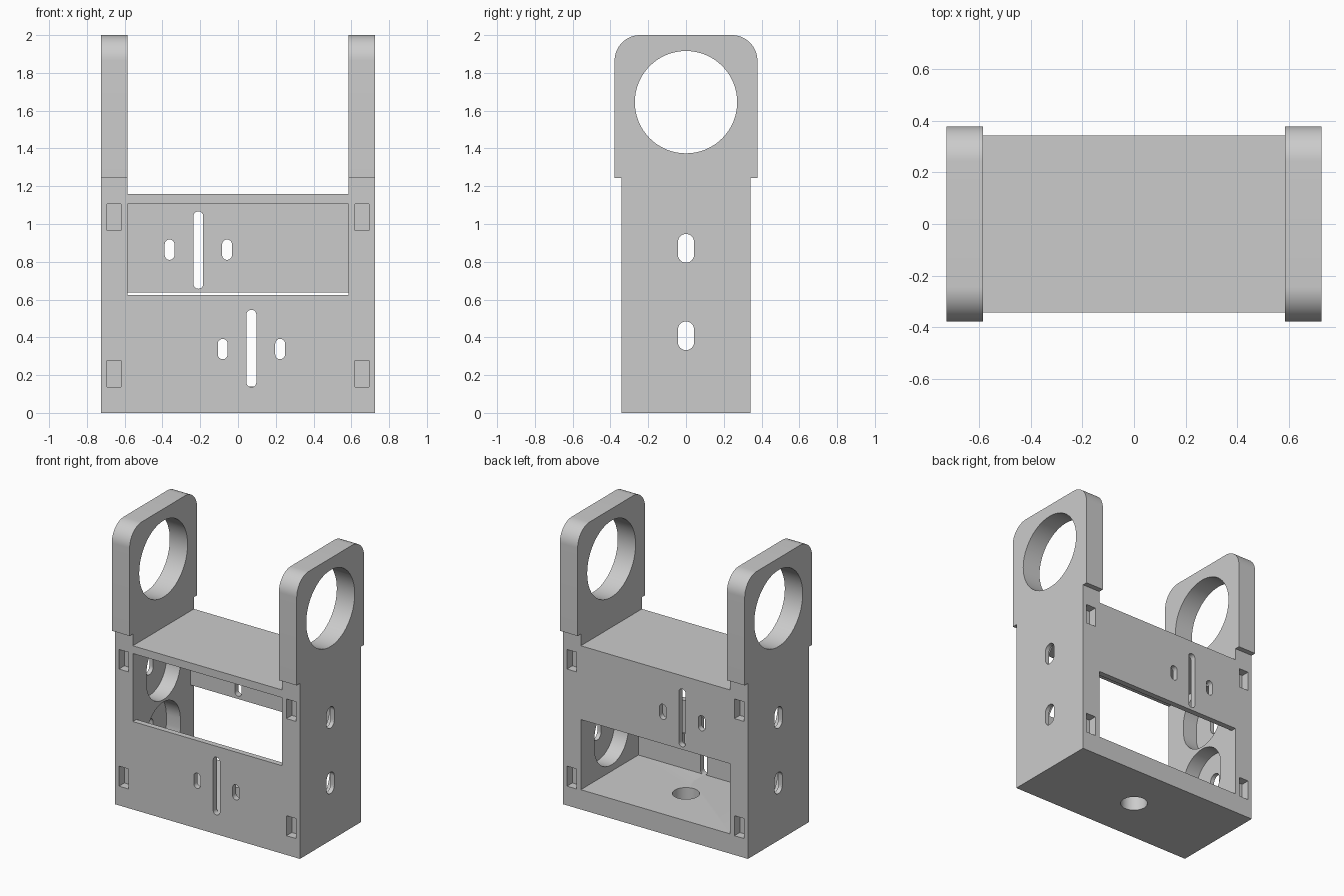
import bpy, bmesh, math

if "Cube" in bpy.data.objects:
    bpy.data.objects.remove(bpy.data.objects["Cube"])

ORDER = {'x': lambda u, v, w: (w, u, v),   # profile in (y, z)
         'y': lambda u, v, w: (u, w, v),   # profile in (x, z)
         'z': lambda u, v, w: (u, v, w)}   # profile in (x, y)


def prism(name, pts, axis, a, b):
    """Extrude a closed profile along an axis from a to b."""
    bm = bmesh.new()
    f = bm.faces.new([bm.verts.new(ORDER[axis](u, v, a)) for u, v in pts])
    ext = bmesh.ops.extrude_face_region(bm, geom=[f])
    for e in ext['geom']:
        if isinstance(e, bmesh.types.BMVert):
            e.co['xyz'.index(axis)] = b
    bmesh.ops.recalc_face_normals(bm, faces=bm.faces)
    me = bpy.data.meshes.new(name)
    bm.to_mesh(me)
    bm.free()
    ob = bpy.data.objects.new(name, me)
    bpy.context.collection.objects.link(ob)
    return ob


def arc(cx, cy, r, a0, a1, n):
    return [(cx + r * math.cos(math.radians(a0 + (a1 - a0) * i / n)),
             cy + r * math.sin(math.radians(a0 + (a1 - a0) * i / n))) for i in range(n + 1)]


def slot(cx, cy, r, half, n=16):
    """Upright rounded slot: two half circles, 'half' from centre to each."""
    return arc(cx, cy + half, r, 0, 180, n) + arc(cx, cy - half, r, 180, 360, n)


def circle(cx, cy, r, n=64):
    return arc(cx, cy, r, 0, 360, n)[:-1]


def rect(u0, u1, v0, v1):
    return [(u0, v0), (u1, v0), (u1, v1), (u0, v1)]


W, IN = 0.725, 0.585        # outer and inner half width
D, DA = 0.342, 0.378        # half depth of body and of arms
T, FLOOR, CEIL = 0.04, 0.14, 1.105
STEP, R = 1.243, 0.135      # arm step height, arm corner radius

# Full side silhouette, extruded across the width
side = [(-D, 0), (D, 0), (D, STEP), (DA, STEP)]
side += arc(DA - R, 2 - R, R, 0, 90, 16) + arc(R - DA, 2 - R, R, 90, 180, 16)
side += [(-DA, STEP), (-D, STEP)]
frame = prism("bracket_frame", side, 'x', -W, W)

cutters = []


def cut(*args):
    cutters.append(prism("cutter", *args))


# Gap between the arms and the round arm openings
cut(rect(-1, 1, 1.16, 2.5), 'x', -IN, IN)
cut(circle(0, 1.645, 0.271), 'x', -1, 1)

# Cavity, open at the upper front and the lower back
i = D - T
cut([(-i, FLOOR), (1, FLOOR), (1, 0.637), (i, 0.637), (i, CEIL),
     (-1, CEIL), (-1, 0.623), (-i, 0.623)], 'x', -IN, IN)

# Adjustment slots in the front and back walls
for cx, long_z, short_z, y0, y1 in ((0.071, 0.341, 0.338, -0.5, -0.2),
                                    (-0.21, 0.862, 0.864, 0.2, 0.5)):
    cut(slot(cx, long_z, 0.026, 0.179), 'y', y0, y1)
    for dx in (-0.152, 0.152):
        cut(slot(cx + dx, short_z, 0.026, 0.028), 'y', y0, y1)

# Side slots with wide recesses on the inside
for z in (0.408, 0.871):
    cut(slot(0, z, 0.043, 0.033), 'x', -1, 1)
    cut(slot(0, z, 0.19, 0.033, 24), 'x', -0.695, 0.695)

# Corner pockets, front and back
for sx in (-1, 1):
    x0, x1 = sorted((sx * 0.619, sx * 0.694))
    for z0, z1 in ((0.136, 0.278), (0.966, CEIL)):
        for sy in (-1, 1):
            cut(rect(x0, x1, z0, z1), 'y', sy * (D - 0.06), sy * 0.5)

# Hole in the floor
cut(circle(0, 0, 0.088, 48), 'z', -0.1, 0.16)

# Apply all the cuts
bpy.context.view_layer.objects.active = frame
frame.select_set(True)
for c in cutters:
    m = frame.modifiers.new("cut", 'BOOLEAN')
    m.operation, m.solver, m.object = 'DIFFERENCE', 'EXACT', c
    bpy.ops.object.modifier_apply(modifier=m.name)
for c in cutters:
    bpy.data.objects.remove(c)

bpy.ops.object.shade_smooth_by_angle(angle=math.radians(30))
